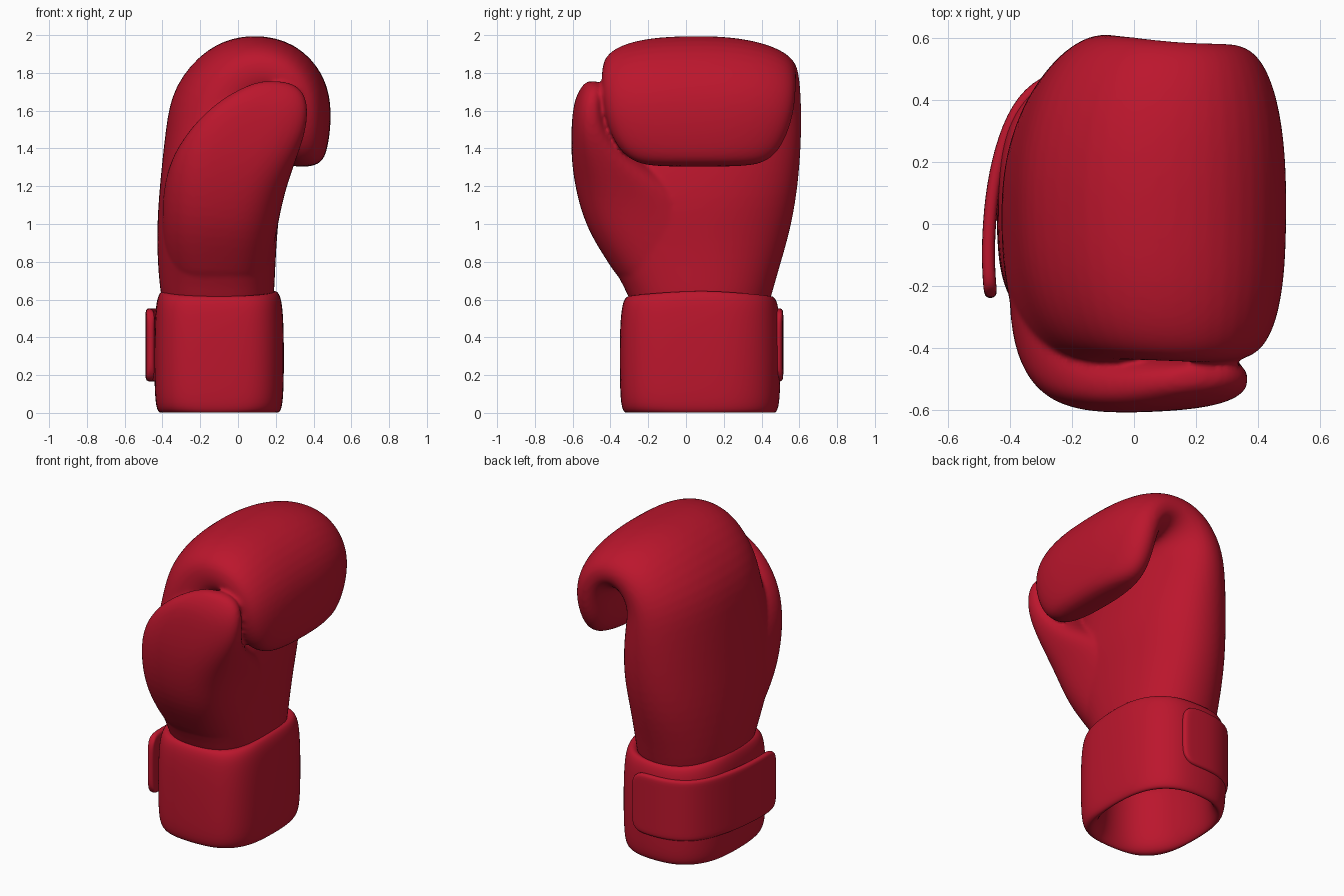
import bpy, bmesh, math
from mathutils import Vector

red = bpy.data.materials.new("red_leather")
red.diffuse_color = (0.50, 0.008, 0.026, 1)


def ring(c, u, v, front, back, count=28):
    """Superellipse loop around c; squareness differs on the front (-y) and back (+y) half."""
    c, u, v = Vector(c), Vector(u), Vector(v)
    pts = []
    for i in range(count):
        a = 2 * math.pi * i / count
        e = 2 / (back if math.sin(a) >= 0 else front)
        cu, sv = (math.copysign(abs(t) ** e, t) for t in (math.cos(a), math.sin(a)))
        pts.append(c + u * cu + v * sv)
    return pts


def loft(bm, rings):
    loops = [[bm.verts.new(p) for p in r] for r in rings]
    for a, b in zip(loops, loops[1:]):
        for i in range(len(a)):
            j = (i + 1) % len(a)
            bm.faces.new((a[i], a[j], b[j], b[i]))
    bm.faces.new(loops[0][::-1])
    bm.faces.new(loops[-1])


def finish(bm, name):
    bmesh.ops.recalc_face_normals(bm, faces=bm.faces)
    me = bpy.data.meshes.new(name)
    bm.to_mesh(me)
    bm.free()
    me.polygons.foreach_set("use_smooth", [True] * len(me.polygons))
    me.materials.append(red)
    ob = bpy.data.objects.new(name, me)
    bpy.context.collection.objects.link(ob)
    return ob


def subsurf(ob, level=2):
    m = ob.modifiers.new("subsurf", "SUBSURF")
    m.levels = m.render_levels = level


# Hand: outer x,z / inner x,z / y range / squareness, curling over into the fist
hand = [
    (-0.38, 0.46, 0.18, 0.46, -0.26, 0.42, 2.6),
    (-0.42, 0.66, 0.195, 0.65, -0.31, 0.46, 2.6),
    (-0.435, 0.95, 0.205, 0.92, -0.495, 0.55, 2.6),
    (-0.415, 1.22, 0.23, 1.13, -0.55, 0.595, 2.6),
    (-0.385, 1.50, 0.20, 1.38, -0.46, 0.615, 2.5),
    (-0.35, 1.73, 0.16, 1.54, -0.44, 0.615, 2.4),
    (-0.16, 1.95, 0.16, 1.60, -0.44, 0.605, 2.5),
    (0.07, 2.015, 0.18, 1.62, -0.445, 0.59, 2.6),
    (0.31, 1.965, 0.195, 1.60, -0.45, 0.585, 2.7),
    (0.465, 1.79, 0.20, 1.54, -0.445, 0.585, 2.7),
    (0.50, 1.60, 0.205, 1.46, -0.42, 0.56, 2.7),
    (0.48, 1.42, 0.22, 1.38, -0.365, 0.505, 2.7),
    (0.455, 1.335, 0.25, 1.32, -0.28, 0.43, 2.6),
    (0.40, 1.305, 0.31, 1.30, -0.17, 0.32, 2.5),
]
# Thumb: same columns, its lower half sunk into the hand
thumb = [
    (-0.33, 0.62, 0.14, 0.62, -0.30, 0.25, 2.6),
    (-0.39, 0.80, 0.175, 0.78, -0.41, 0.25, 2.7),
    (-0.41, 1.00, 0.205, 0.95, -0.53, 0.22, 2.8),
    (-0.395, 1.24, 0.24, 1.14, -0.59, 0.10, 2.9),
    (-0.32, 1.42, 0.30, 1.32, -0.61, -0.25, 2.8),
    (-0.19, 1.58, 0.36, 1.48, -0.605, -0.41, 2.7),
    (-0.06, 1.68, 0.375, 1.62, -0.59, -0.43, 2.6),
    (0.06, 1.74, 0.345, 1.71, -0.55, -0.445, 2.5),
    (0.14, 1.76, 0.27, 1.755, -0.52, -0.46, 2.4),
]
bm = bmesh.new()
for table, yaw, soft in ((hand, 0, 0.45), (thumb, 0.01, 0.3)):
    loft(bm, [ring(((ox + ix) / 2, (y0 + y1) / 2, (oz + iz) / 2),
                   ((ix - ox) / 2, yaw, (iz - oz) / 2), (0, (y1 - y0) / 2, 0), n, n - soft)
              for ox, oz, ix, iz, y0, y1, n in table])

# Fuse hand and thumb into one padded shell
mitt = finish(bm, "mitt")
subsurf(mitt)
m = mitt.modifiers.new("fuse", "REMESH")
m.mode = "VOXEL"
m.voxel_size = 0.012
m.use_smooth_shade = True
m = mitt.modifiers.new("soften", "SMOOTH")
m.factor = 0.5
m.iterations = 8

# Cuff: hollow wrist tube, (inset, z, squareness) from the inner floor round the rim to the top
cuff = [(0.11, 0.44, 2.1), (0.085, 0.38, 2.1), (0.07, 0.15, 2.1), (0.06, 0.05, 2.2),
        (0.04, 0.0, 2.5), (0.018, -0.002, 3.0), (0.0, 0.04, 3.3), (-0.006, 0.18, 3.3),
        (-0.006, 0.40, 3.3), (0.0, 0.54, 3.3), (0.012, 0.61, 3.3), (0.036, 0.645, 3.1),
        (0.075, 0.625, 2.8), (0.10, 0.56, 2.6)]
bm = bmesh.new()
loft(bm, [ring((-0.1, 0.075, z), (0.339 - d, 0, 0), (0, 0.422 - d, 0), n, min(n, 2.6))
          for d, z, n in cuff])
# gentle wave of the top rim
for v in bm.verts:
    if v.co.z > 0.5:
        v.co.z += 0.015 * math.cos(2 * math.atan2(v.co.y - 0.075, v.co.x + 0.1)) - 0.005
subsurf(finish(bm, "cuff"))

# Strap: wraps the back of the cuff, with a loose front end and rounded corners
path = [(-0.460, -0.24), (-0.465, -0.20), (-0.471, -0.1), (-0.464, 0.05), (-0.441, 0.2),
        (-0.393, 0.35), (-0.32, 0.445), (-0.21, 0.487), (-0.12, 0.496), (-0.01, 0.492),
        (0.04, 0.487)]
bm = bmesh.new()
rows = []
for z in (0.165, 0.205, 0.36, 0.515, 0.555):
    ends = 0.36 + (z - 0.36) * 0.8
    rows.append([bm.verts.new((x, y, ends if i in (0, len(path) - 1) else z))
                 for i, (x, y) in enumerate(path)])
for r in (rows[0], rows[-1]):
    r[0].co.y += 0.02
    r[-1].co.x -= 0.02
for a, b in zip(rows, rows[1:]):
    for i in range(len(path) - 1):
        bm.faces.new((a[i], a[i + 1], b[i + 1], b[i]))
strap = finish(bm, "strap")
m = strap.modifiers.new("thickness", "SOLIDIFY")
m.thickness = 0.042
m.offset = 0
subsurf(strap)
